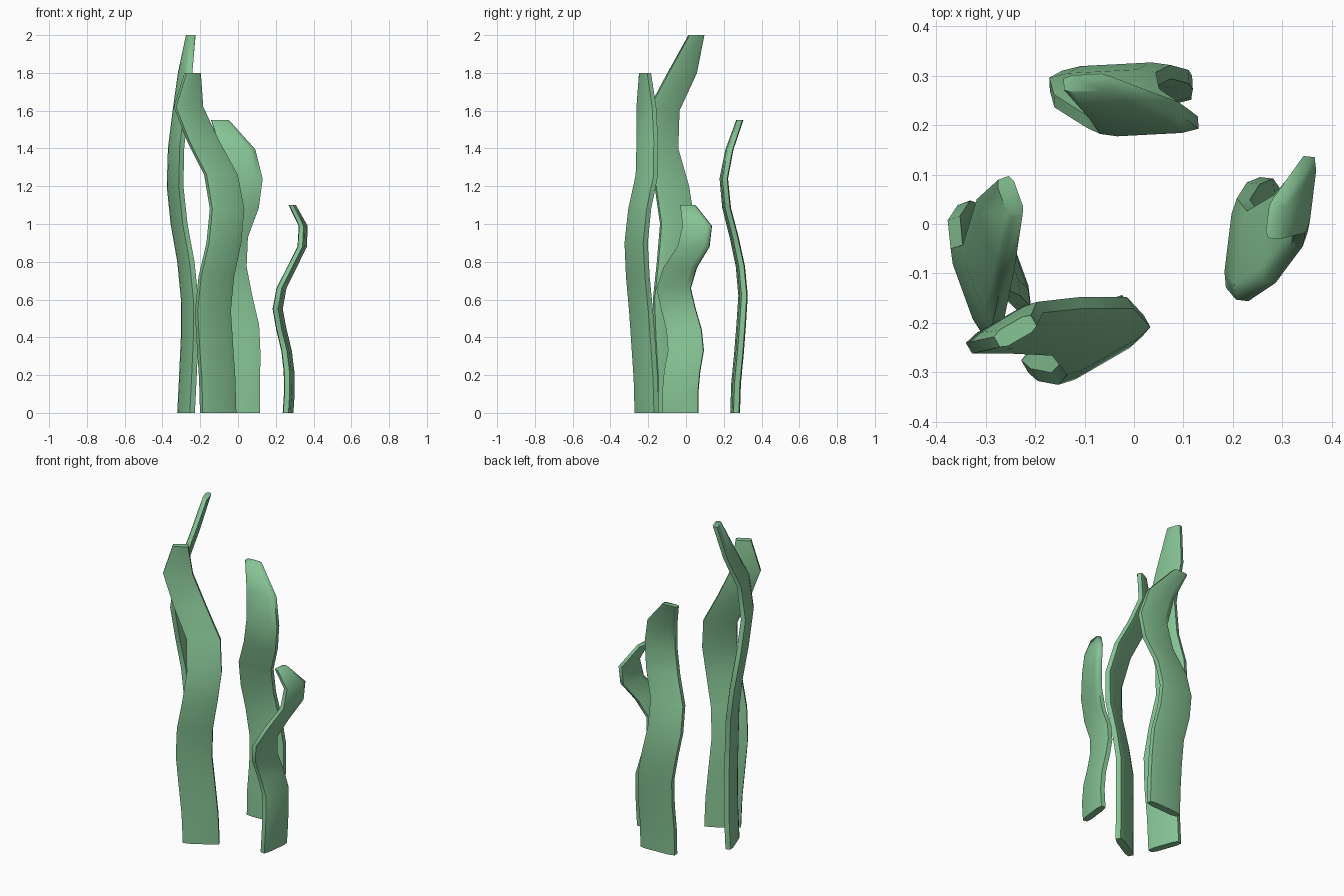
import bpy, bmesh, math

if "Cube" in bpy.data.objects:
    bpy.data.objects.remove(bpy.data.objects["Cube"])

mat = bpy.data.materials.new("kelp_green")
mat.diffuse_color = (0.24, 0.55, 0.30, 1)
mat.use_nodes = True
mat.node_tree.nodes["Principled BSDF"].inputs["Base Color"].default_value = mat.diffuse_color

# Blunt lens cross-section (fractions of half width, half thickness)
SECTION = [(1, -.65), (1, .65), (.65, 1), (-.65, 1),
           (-1, .65), (-1, -.65), (-.65, -1), (.65, -1)]
# Width along the blade, root to tip
TAPER = [1, 1, 1, .99, .98, .96, .95, .93, .89, .81, .42]


def blade(name, height, width, thick, yaw, xs, ys):
    """Sweep the section through evenly spaced level rings."""
    c, s = math.cos(math.radians(yaw)), math.sin(math.radians(yaw))
    bm = bmesh.new()
    rings = []
    n = len(xs) - 1
    for i, (x, y, f) in enumerate(zip(xs, ys, TAPER)):
        w, t = width / 2 * f, thick / 2 * (1 - .2 * (i / n) ** 2)
        rings.append([bm.verts.new((x + c * u * w - s * v * t,
                                    y + s * u * w + c * v * t,
                                    height * i / n)) for u, v in SECTION])
    k = len(SECTION)
    for a, b in zip(rings, rings[1:]):
        for j in range(k):
            bm.faces.new((a[j], a[(j + 1) % k], b[(j + 1) % k], b[j]))
    bm.faces.new(rings[0][::-1])
    bm.faces.new(rings[-1])
    bmesh.ops.recalc_face_normals(bm, faces=bm.faces)
    me = bpy.data.meshes.new(name)
    bm.to_mesh(me)
    bm.free()
    me.materials.append(mat)
    ob = bpy.data.objects.new(name, me)
    bpy.context.collection.objects.link(ob)
    bpy.ops.object.select_all(action='DESELECT')
    ob.select_set(True)
    bpy.context.view_layer.objects.active = ob
    bpy.ops.object.shade_smooth_by_angle(angle=math.radians(70))


# Four swaying blades: centre line x and y per level
blade("front_blade", 1.8, .205, .046, 30,
      [-.105, -.11, -.122, -.133, -.115, -.075, -.058, -.09, -.185, -.262, -.24],
      [-.208, -.213, -.225, -.238, -.255, -.264, -.245, -.207, -.205, -.21, -.217])
blade("left_blade", 2.0, .195, .044, 110,
      [-.275, -.265, -.256, -.256, -.276, -.312, -.333, -.328, -.305, -.28, -.25],
      [-.06, -.06, -.072, -.08, -.06, -.045, -.075, -.13, -.12, -.02, .055])
blade("back_blade", 1.55, .225, .044, 3,
      [.003, .003, .006, 0, -.035, -.063, -.055, .005, .03, 0, -.095],
      [.26, .265, .28, .292, .302, .288, .255, .215, .2, .23, .285])
blade("right_blade", 1.1, .19, .042, 83,
      [.265, .272, .27, .257, .23, .21, .23, .285, .34, .345, .287],
      [-.03, -.03, -.02, 0, -.01, -.04, -.065, -.03, .04, .06, .01])
